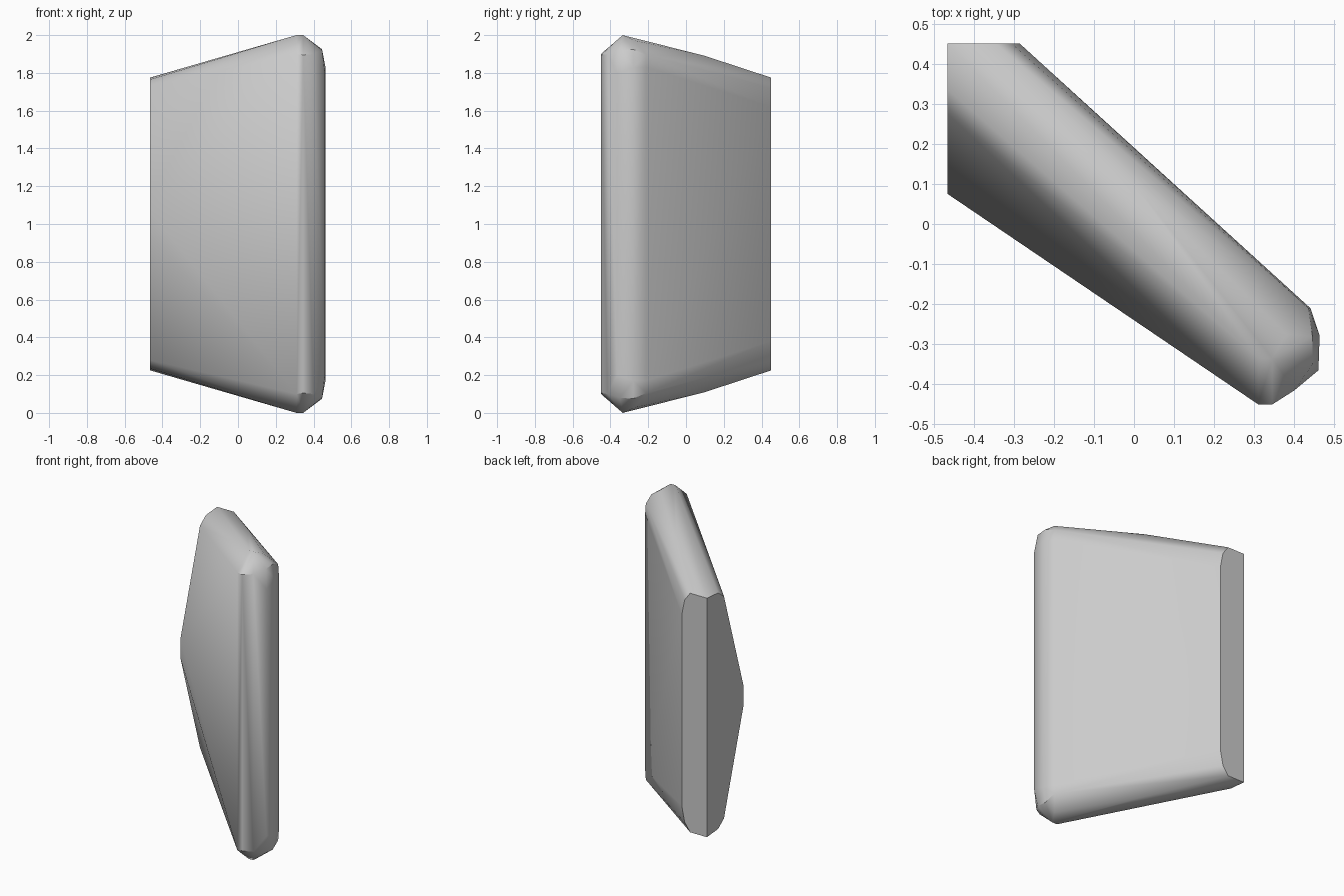
import bpy, bmesh, math

if "Cube" in bpy.data.objects:
    bpy.data.objects.remove(bpy.data.objects["Cube"])

# Plain grey stone
grey = bpy.data.materials.new("stone_grey")
grey.diffuse_color = (0.6, 0.6, 0.6, 1)
grey.use_nodes = True
grey.node_tree.nodes["Principled BSDF"].inputs["Base Color"].default_value = grey.diffuse_color

# Corner points (x, y, half height), mirrored about the middle height
corners = [
    # left cut face
    (-0.465, 0.075, 0.065), (-0.465, 0.275, 0.72), (-0.465, 0.335, 0.765),
    (-0.465, 0.45, 0.775),
    # back cut face
    (-0.345, 0.45, 0.775), (-0.305, 0.45, 0.72), (-0.285, 0.45, 0.62),
    # ridge
    (0.31, -0.335, 1.0), (0.345, -0.335, 1.0), (0.0, 0.1, 0.89),
    # thick rounded end
    (0.38, -0.275, 0.972), (0.435, -0.21, 0.895), (0.44, -0.21, 0.83),
    (0.445, -0.28, 0.925), (0.463, -0.278, 0.83),
    (0.445, -0.35, 0.92), (0.46, -0.365, 0.80),
    (0.40, -0.415, 0.90), (0.345, -0.45, 0.895), (0.31, -0.45, 0.90),
]

# Faceted slab wrapped around the corners
bm = bmesh.new()
for x, y, h in corners:
    for side in (1, -1):
        bm.verts.new((x, y, 1 + side * h))
bmesh.ops.convex_hull(bm, input=bm.verts)
bmesh.ops.delete(bm, geom=[v for v in bm.verts if not v.link_faces], context='VERTS')
bmesh.ops.dissolve_limit(bm, angle_limit=math.radians(1),
                         verts=bm.verts, edges=bm.edges)
bmesh.ops.recalc_face_normals(bm, faces=bm.faces)
mesh = bpy.data.meshes.new("stone_slab")
bm.to_mesh(mesh)
bm.free()
mesh.materials.append(grey)

slab = bpy.data.objects.new("stone_slab", mesh)
bpy.context.collection.objects.link(slab)
bpy.context.view_layer.objects.active = slab
slab.select_set(True)
bpy.ops.object.shade_smooth_by_angle(angle=math.radians(40))
